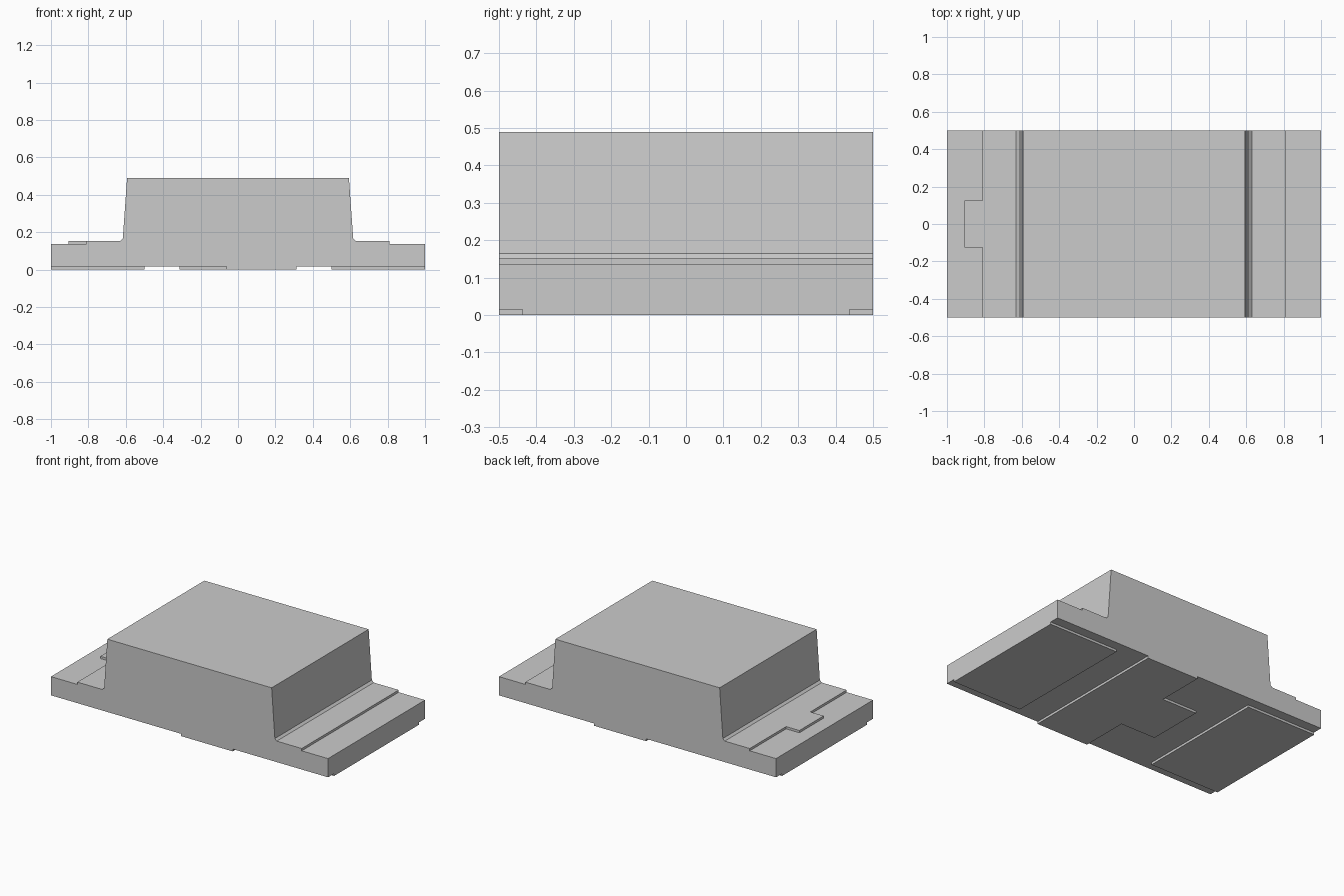
import bpy
import bmesh
from mathutils import Vector

if "Cube" in bpy.data.objects:
    bpy.data.objects.remove(bpy.data.objects["Cube"])

grey = bpy.data.materials.new("light grey")
grey.use_nodes = True
colour = (0.6, 0.6, 0.6, 1)
grey.diffuse_color = colour
grey.node_tree.nodes["Principled BSDF"].inputs["Base Color"].default_value = colour

PAD = 0.015      # thickness of the pads underneath
LEDGE = 0.137    # top of the end ledges
STEP = 0.152     # top of the raised plate
TOP = 0.49


def prism(name, outline, offset):
    """Closed outline swept along an offset vector."""
    bm = bmesh.new()
    face = bm.faces.new([bm.verts.new(p) for p in outline])
    swept = bmesh.ops.extrude_face_region(bm, geom=[face])["geom"]
    verts = [v for v in swept if isinstance(v, bmesh.types.BMVert)]
    bmesh.ops.translate(bm, verts=verts, vec=Vector(offset))
    bmesh.ops.recalc_face_normals(bm, faces=bm.faces)
    mesh = bpy.data.meshes.new(name)
    bm.to_mesh(mesh)
    bm.free()
    mesh.materials.append(grey)
    obj = bpy.data.objects.new(name, mesh)
    bpy.context.collection.objects.link(obj)
    return obj


def slab(name, points, z0, z1):
    """Flat plate from a plan outline."""
    return prism(name, [(x, y, z0) for x, y in points], (0, 0, z1 - z0))


def rect(x0, x1, y):
    return [(x0, -y), (x1, -y), (x1, y), (x0, y)]


# Main body: stepped base and tapered block with a small foot fillet
half = [(1, PAD), (1, LEDGE), (0.81, LEDGE), (0.81, STEP),
        (0.63, STEP), (0.616, 0.165), (0.593, TOP)]
profile = half + [(-x, z) for x, z in reversed(half)]
prism("main_body", [(x, -0.5, z) for x, z in profile], (0, 1, 0))

# Raised tab on the right ledge
slab("ledge_tab", rect(-0.906, -0.81, 0.125), LEDGE, STEP)

# End pads underneath
for side, x0, x1 in (("left", 0.5, 1), ("right", -1, -0.5)):
    slab(side + "_end_pad", rect(x0, x1, 0.4375), 0, PAD)

# Centre pad with a tongue
slab("centre_pad", [(0.3125, -0.5), (0.3125, 0.5), (-0.0625, 0.5),
                    (-0.0625, 0.1875), (-0.3125, 0.1875),
                    (-0.3125, -0.1875), (-0.0625, -0.1875),
                    (-0.0625, -0.5)], 0, PAD)
